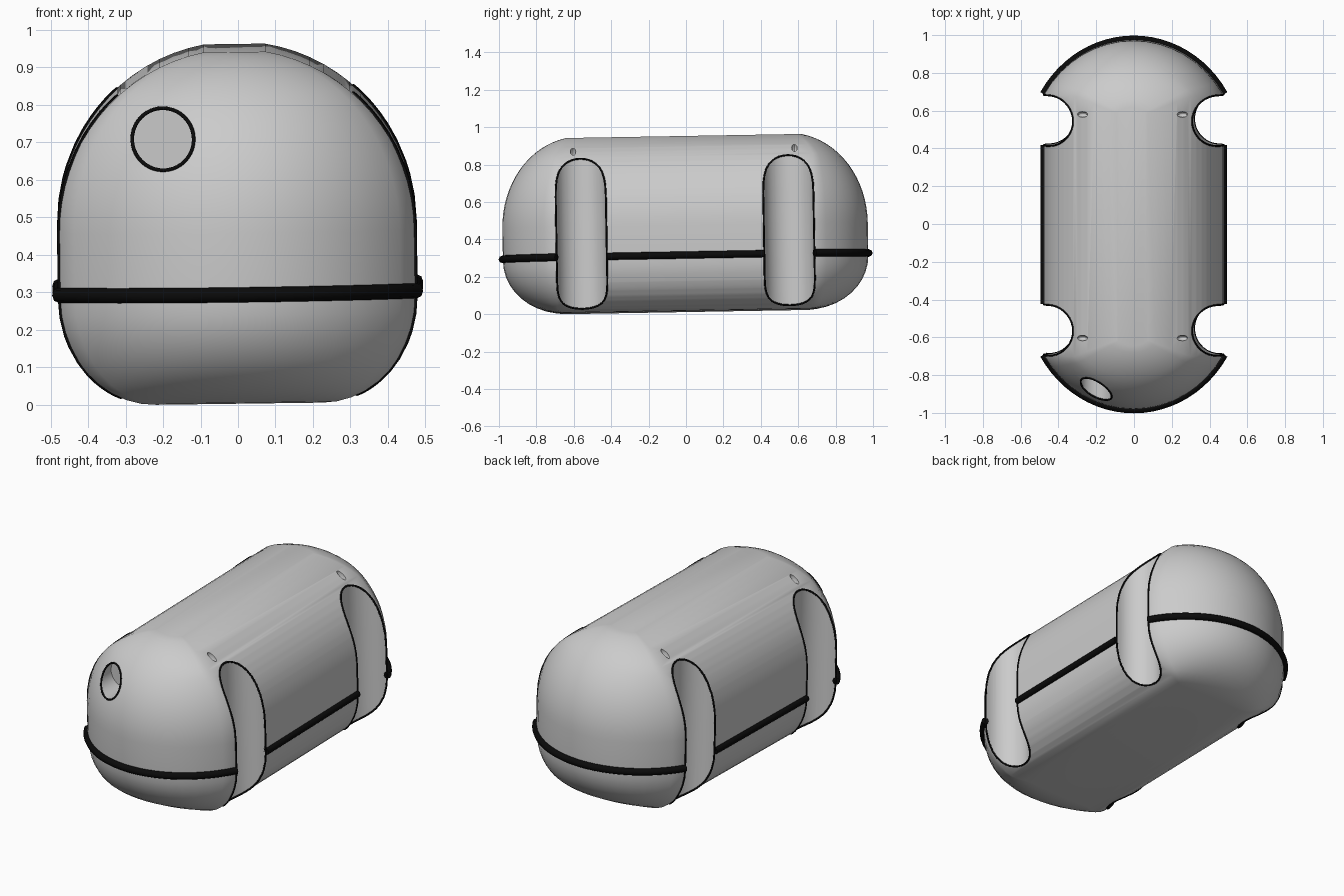
import bpy, bmesh
from math import sin, cos, asin, sqrt, radians, pi
from mathutils import Matrix

if "Cube" in bpy.data.objects:
    bpy.data.objects.remove(bpy.data.objects["Cube"])

A = 1.03                      # half angle of the rounded end arcs
WX, WY, WR = 0.449, 0.555, 0.134   # vertical well axis and radius
HX, HZ, HR = -0.194, 0.712, 0.082  # front port
TILT = (Matrix.Translation((0.003, 0.003, 0.014)) @ Matrix.Rotation(radians(1), 4, 'X')
        @ Matrix.Rotation(-0.013, 4, 'Y'))

black = bpy.data.materials.new("black_trim")
black.diffuse_color = (0.003, 0.003, 0.003, 1)
black.use_nodes = True
black.node_tree.nodes["Principled BSDF"].inputs["Base Color"].default_value = black.diffuse_color


def section(deg):
    """Half width, end length and height of a lower horizontal slice."""
    a = radians(deg)
    return 0.222 + 0.253 * cos(a), 0.65 + 0.327 * cos(a), 0.285 + 0.285 * sin(a)


def section_top(deg):
    """The same for an upper slice."""
    a = radians(deg)
    return 0.475 * cos(a), 0.56 + 0.417 * cos(a), 0.46 + 0.485 * sin(a)


def end_point(t, w, l):
    """Point on the rounded end, t from -1 to 1."""
    k = 0.57 + 0.12 * min(1, w / 0.31)
    l = max(l, k)
    return w * sin(t * A) / sin(A), k + (l - k) * (cos(t * A) - cos(A)) / (1 - cos(A))


def side_z(x, top):
    """Height of the upper or lower skin at a given x."""
    if top:
        return 0.46 + 0.485 * sqrt(max(0, 1 - (x / 0.475) ** 2))
    return 0.285 - 0.285 * sqrt(max(0, 1 - ((x - 0.222) / 0.253) ** 2))


def front_y(x, z):
    c = sqrt(1 - ((z - 0.46) / 0.485) ** 2)
    w, l = 0.475 * c, 0.56 + 0.417 * c
    return -end_point(asin(x * sin(A) / w) / A, w, l)[1]


def activate(ob):
    bpy.ops.object.select_all(action='DESELECT')
    ob.select_set(True)
    bpy.context.view_layer.objects.active = ob


def tube(name, pts, radius, cyclic=False):
    cu = bpy.data.curves.new(name, 'CURVE')
    cu.dimensions = '3D'
    cu.bevel_depth = radius
    cu.bevel_resolution = 2
    cu.use_fill_caps = True
    sp = cu.splines.new('POLY')
    sp.points.add(len(pts) - 1)
    for p, co in zip(sp.points, pts):
        p.co = (*co, 1)
    sp.use_cyclic_u = cyclic
    ob = bpy.data.objects.new(name, cu)
    bpy.context.collection.objects.link(ob)
    cu.materials.append(black)
    activate(ob)
    bpy.ops.object.convert(target='MESH')
    ob = bpy.context.object
    bpy.ops.object.shade_smooth_by_angle(angle=radians(50))
    ob.matrix_world = TILT


# Body: stacked rounded slices
bm = bmesh.new()
N = 16
slices = [section(d) for d in range(-90, 1, 9)] + [section_top(d) for d in range(0, 81, 5)]
rings = []
for w, l, z in slices:
    cap = [end_point(1 - 2 * i / N, w, l) for i in range(N + 1)]
    loop = cap + [(-x, -y) for x, y in cap]
    rings.append([bm.verts.new((x, y, z)) for x, y in loop])
n = len(rings[0])
for r, s in zip(rings, rings[1:]):
    for i in range(n):
        j = (i + 1) % n
        bm.faces.new((r[i], r[j], s[j], s[i]))
bm.faces.new(rings[0][::-1])
bm.faces.new(rings[-1])
bmesh.ops.recalc_face_normals(bm, faces=bm.faces)
me = bpy.data.meshes.new("body")
bm.to_mesh(me)
bm.free()
body = bpy.data.objects.new("body", me)
bpy.context.collection.objects.link(body)


def cut(cutter):
    cutter.hide_render = True
    activate(body)
    m = body.modifiers.new("cut", 'BOOLEAN')
    m.operation = 'DIFFERENCE'
    m.solver = 'EXACT'
    m.object = cutter
    bpy.ops.object.modifier_apply(modifier=m.name)
    bpy.data.objects.remove(cutter)


# Wells: vertical U-shaped grooves, with a small pit above each
for sx in (-1, 1):
    for sy in (-1, 1):
        b = bmesh.new()
        arc = [(WX - WR * cos(radians(d)), WY + WR * sin(radians(d))) for d in range(-90, 91, 6)]
        plan = [(0.7, WY - WR)] + arc + [(0.7, WY + WR)]
        f = b.faces.new([b.verts.new((sx * x, sy * y, -0.3)) for x, y in plan])
        ext = bmesh.ops.extrude_face_region(b, geom=[f])
        bmesh.ops.translate(b, vec=(0, 0, 1.6),
                            verts=[v for v in ext['geom'] if isinstance(v, bmesh.types.BMVert)])
        bmesh.ops.recalc_face_normals(b, faces=b.faces)
        cm = bpy.data.meshes.new("well_cutter")
        b.to_mesh(cm)
        b.free()
        well = bpy.data.objects.new("well_cutter", cm)
        bpy.context.collection.objects.link(well)
        cut(well)
        bpy.ops.mesh.primitive_uv_sphere_add(segments=12, ring_count=8, radius=1,
                                             location=(sx * 0.265, sy * 0.592, side_z(0.265, True)))
        bpy.context.object.scale = (0.034, 0.015, 0.034)
        bpy.context.view_layer.update()
        cut(bpy.context.object)

# Front port: blind round hole
bpy.ops.mesh.primitive_cylinder_add(vertices=40, radius=HR, depth=0.4,
                                    location=(HX, -0.95, HZ), rotation=(pi / 2, 0, 0))
bpy.context.view_layer.update()
cut(bpy.context.object)
activate(body)
bpy.ops.object.shade_smooth_by_angle(angle=radians(35))
body.matrix_world = TILT

ring = [(HX + HR * cos(i * pi / 20), HZ + HR * sin(i * pi / 20)) for i in range(40)]
tube("port_rim", [(x, front_y(x, z), z) for x, z in ring], 0.005, True)

# Well rims: thin black outlines following the groove edges
for sx in (-1, 1):
    for sy in (-1, 1):
        pts = []
        for top, step in ((True, 1), (False, -1)):
            for d in range(-90, 91, 10):
                x = WX - WR * cos(radians(d))
                pts.append((x, WY + step * WR * sin(radians(d)), side_z(x, top)))
            side = [section_top(d) for d in (15, 8, 0)] + [section(d) for d in (0, -10, -20)]
            for w, l, z in side[::step]:
                pts.append((w, WY + step * WR, z))
        tube("well_rim", [(sx * x, sy * y, z) for x, y, z in pts], 0.005, True)

# Belt: black tube around the body, broken at the wells
BZ = 0.296
for s in (-1, 1):
    tube("side_belt", [(s * 0.475, -WY + WR, BZ), (s * 0.475, WY - WR, BZ)], 0.019)
    end = [end_point(1 - i / 12, 0.478, 0.98) for i in range(25)]
    tube("end_belt", [(x, s * y, BZ) for x, y in end], 0.02)
